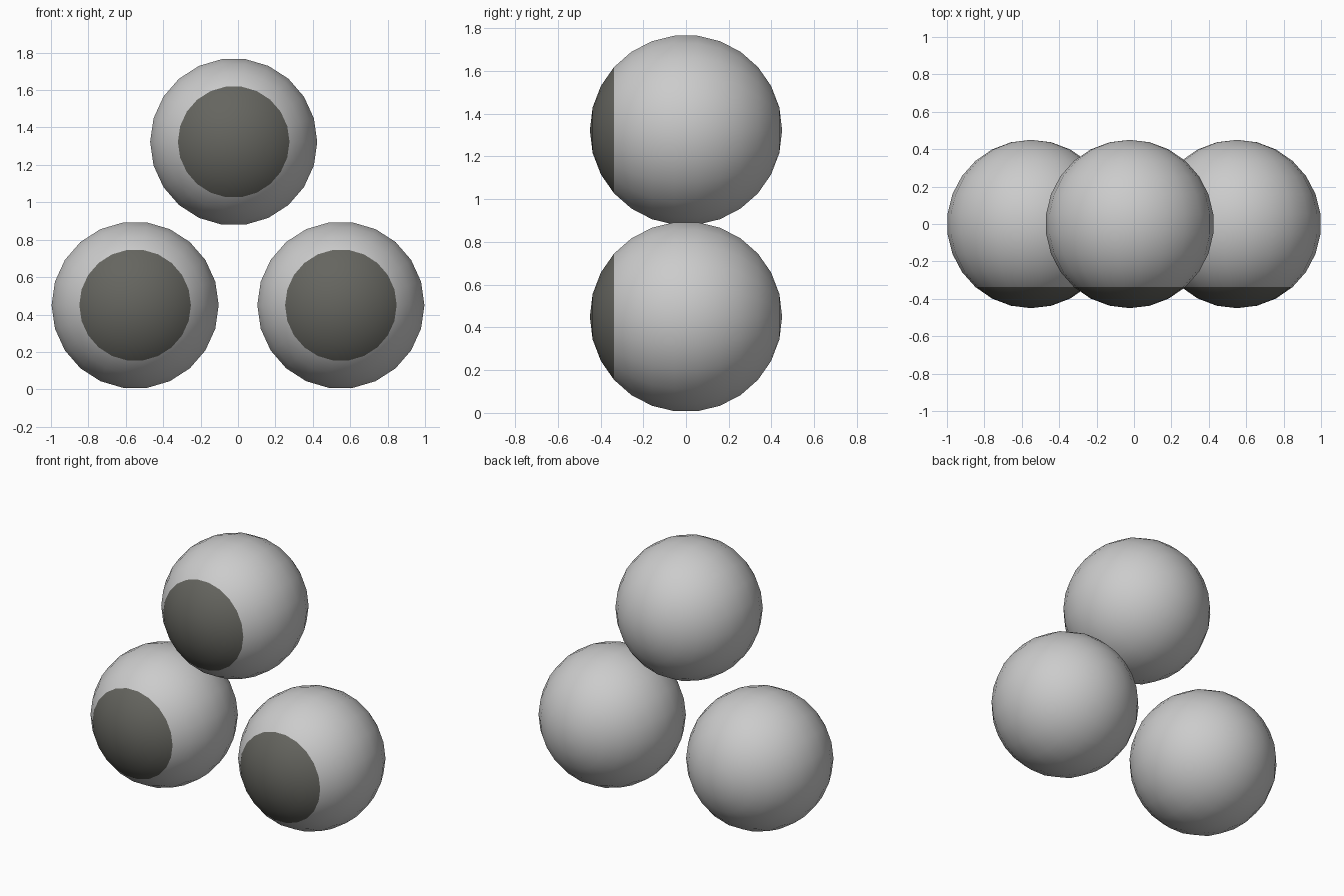
import bpy, bmesh
from math import sin, cos, pi

if "Cube" in bpy.data.objects:
    bpy.data.objects.remove(bpy.data.objects["Cube"])

R, RINGS, SEGS, CAP_RINGS = 0.45, 13, 22, 3

dark = bpy.data.materials.new("dark_face")
dark.diffuse_color = (0.13, 0.13, 0.115, 1)
dark.use_nodes = True
dark.node_tree.nodes["Principled BSDF"].inputs["Base Color"].default_value = dark.diffuse_color
dark_slots = (None, dark)


def ball(name, x, z):
    # sphere with its poles on the y axis and a dark round cap at the front
    bm = bmesh.new()
    rings = []
    for i in range(1, RINGS):
        a = pi * i / RINGS
        rings.append([bm.verts.new((R * sin(a) * cos(2 * pi * j / SEGS), -R * cos(a),
                                    R * sin(a) * sin(2 * pi * j / SEGS))) for j in range(SEGS)])
    front, back = bm.verts.new((0, -R, 0)), bm.verts.new((0, R, 0))
    for j in range(SEGS):
        k = (j + 1) % SEGS
        bm.faces.new((front, rings[0][j], rings[0][k]))
        bm.faces.new((back, rings[-1][k], rings[-1][j]))
        for a, b in zip(rings, rings[1:]):
            bm.faces.new((a[j], b[j], b[k], a[k]))
    bmesh.ops.recalc_face_normals(bm, faces=bm.faces[:])
    edge = -R * cos(pi * CAP_RINGS / RINGS)
    for f in bm.faces:
        f.smooth = True
        f.material_index = int(f.calc_center_median().y < edge)
    me = bpy.data.meshes.new(name)
    bm.to_mesh(me)
    bm.free()
    for m in dark_slots:
        me.materials.append(m)
    ob = bpy.data.objects.new(name, me)
    ob.location = (x, 0, z)
    bpy.context.collection.objects.link(ob)


ball("left_ball", -0.55, 0.45)
ball("right_ball", 0.55, 0.45)
ball("top_ball", -0.023, 1.323)
